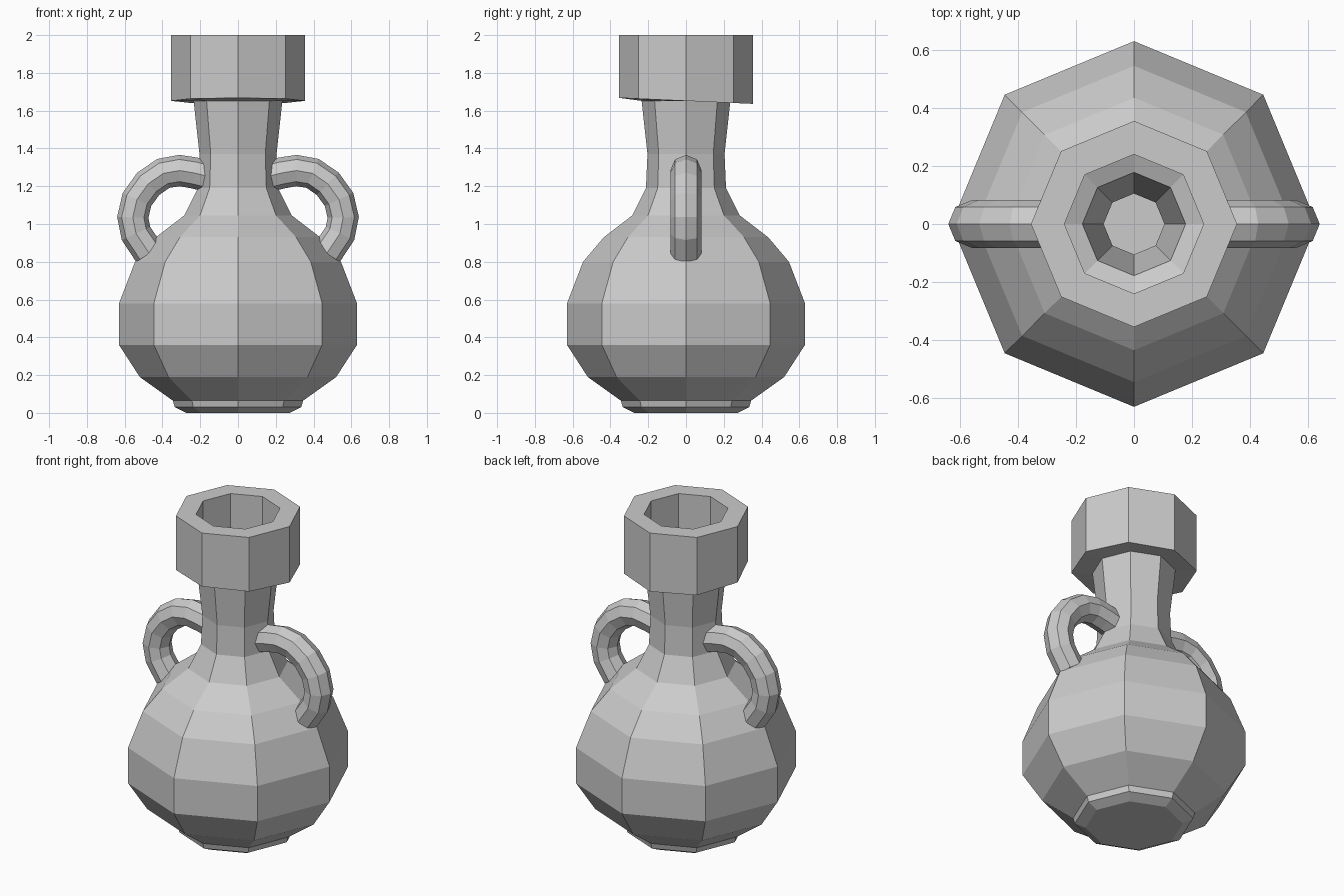
import bpy, bmesh
from math import cos, sin, pi
from mathutils import Vector

if "Cube" in bpy.data.objects:
    bpy.data.objects.remove(bpy.data.objects["Cube"])

SIDES = 8


def make_object(name, rings, cap_start=True, cap_end=True):
    """Skin a list of equal-length vertex rings into a closed flat-shaded mesh."""
    bm = bmesh.new()
    rows = [[bm.verts.new(p) for p in ring] for ring in rings]
    for a, b in zip(rows, rows[1:]):
        for i in range(SIDES):
            j = (i + 1) % SIDES
            bm.faces.new((a[i], a[j], b[j], b[i]))
    if cap_start:
        bm.faces.new(rows[0][::-1])
    if cap_end:
        bm.faces.new(rows[-1])
    bmesh.ops.recalc_face_normals(bm, faces=bm.faces[:])
    mesh = bpy.data.meshes.new(name)
    bm.to_mesh(mesh)
    bm.free()
    obj = bpy.data.objects.new(name, mesh)
    bpy.context.collection.objects.link(obj)
    return obj


def ring(r, z, tilt=0.0):
    """Octagon with corners on the axes, optionally sloping along y."""
    pts = []
    for i in range(SIDES):
        a = 2 * pi * i / SIDES
        y = r * sin(a)
        pts.append(Vector((r * cos(a), y, z + tilt * y)))
    return pts


# Hollow vessel: foot, belly, neck, collar, then back down the inside
outer = [(0.275, 0), (0.335, 0.03), (0.345, 0.065), (0.52, 0.19), (0.63, 0.36),
         (0.63, 0.58), (0.545, 0.80), (0.435, 0.93), (0.285, 1.045), (0.212, 1.19),
         (0.204, 1.37), (0.235, 1.652)]
collar = [(0.355, 1.652, -0.045), (0.355, 2.0), (0.24, 2.0), (0.24, 1.78)]
inner = [(0.178, 1.755), (0.105, 1.37), (0.105, 1.18), (0.2, 0.98), (0.45, 0.75),
         (0.53, 0.57), (0.53, 0.38), (0.43, 0.25), (0.28, 0.13)]
make_object("vase_body", [ring(*p) for p in outer + collar + inner])

# Looped side handles: octagonal tube swept along a path in the xz plane
path = [(0.15, 1.25), (0.23, 1.27), (0.31, 1.283), (0.395, 1.268), (0.475, 1.213),
        (0.535, 1.13), (0.557, 1.035), (0.54, 0.95), (0.47, 0.845)]
for name, side in (("handle_right", 1), ("handle_left", -1)):
    pts = [Vector((side * x, 0, z)) for x, z in path]
    rings = []
    for i, p in enumerate(pts):
        t = (pts[min(i + 1, len(pts) - 1)] - pts[max(i - 1, 0)]).normalized()
        n = Vector((0, 1, 0)).cross(t)
        rings.append([p + 0.083 * (cos(2 * pi * k / SIDES) * n
                                   + sin(2 * pi * k / SIDES) * Vector((0, 1, 0)))
                      for k in range(SIDES)])
    make_object(name, rings)
